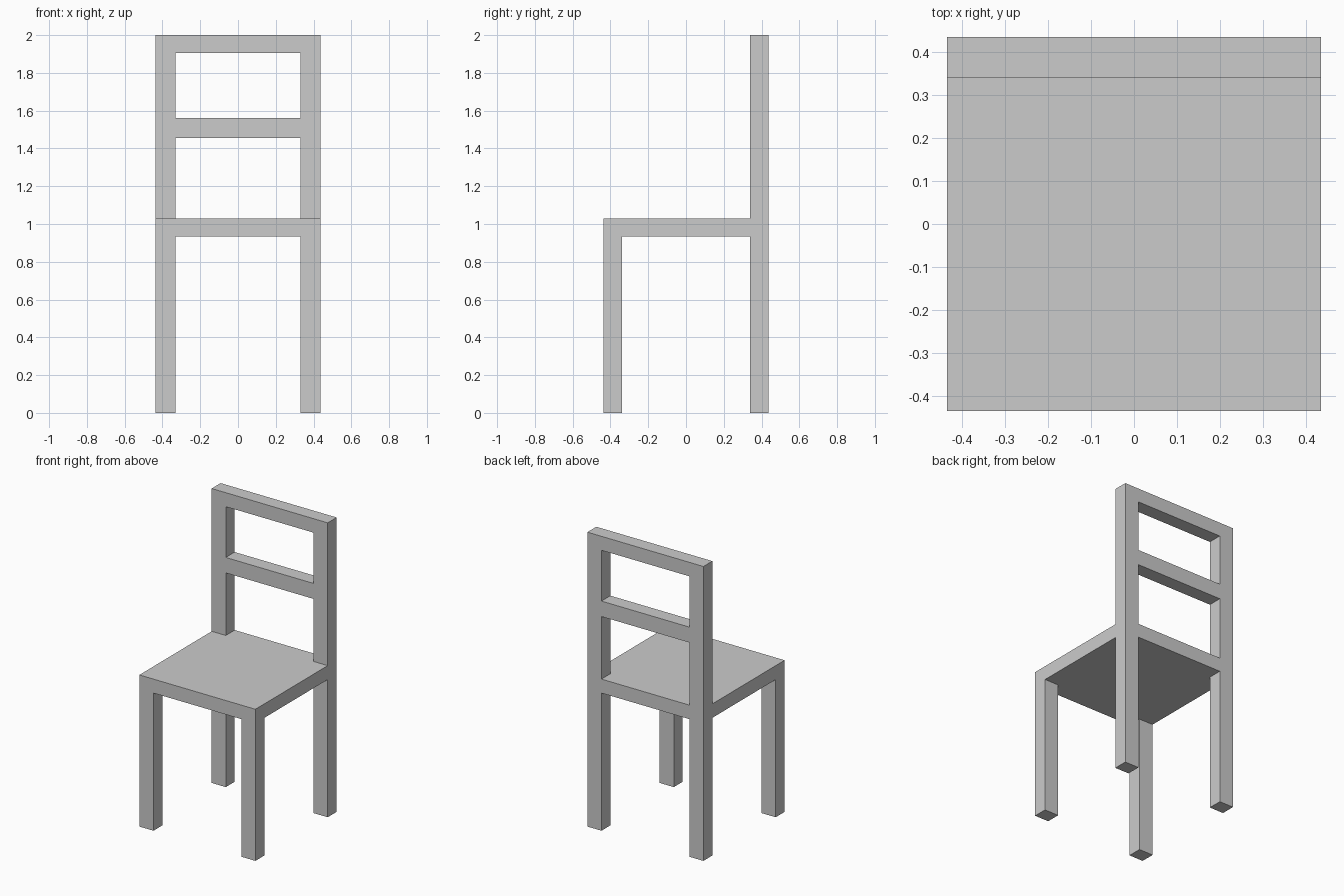
import bpy, bmesh
from mathutils import Vector

if "Cube" in bpy.data.objects:
    bpy.data.objects.remove(bpy.data.objects["Cube"])

HALF = 0.436           # half width and half depth of the chair
IN_X, IN_Y = 0.33, 0.34  # inner faces of legs and posts
SEAT_LOW, SEAT_TOP, TOP = 0.935, 1.03, 2.0


def box(name, lo, hi):
    """Flat-faced box between two opposite corners."""
    lo, hi = Vector(lo), Vector(hi)
    bm = bmesh.new()
    bmesh.ops.create_cube(bm, size=1)
    for v in bm.verts:
        v.co = (lo + hi) / 2 + v.co * (hi - lo)
    mesh = bpy.data.meshes.new(name)
    bm.to_mesh(mesh)
    bm.free()
    obj = bpy.data.objects.new(name, mesh)
    bpy.context.collection.objects.link(obj)
    return obj


# Seat slab
box("seat", (-HALF, -HALF, SEAT_LOW), (HALF, HALF, SEAT_TOP))

# Legs and back posts, left and right
for side, x0, x1 in (("left", -HALF, -IN_X), ("right", IN_X, HALF)):
    box(f"front_leg_{side}", (x0, -HALF, 0), (x1, -IN_Y, SEAT_LOW))
    box(f"back_leg_{side}", (x0, IN_Y, 0), (x1, HALF, SEAT_LOW))
    box(f"back_post_{side}", (x0, IN_Y, SEAT_TOP), (x1, HALF, TOP))

# Backrest rails between the posts
for name, z0, z1 in (("middle_rail", 1.455, 1.56), ("top_rail", 1.905, TOP)):
    box(name, (-IN_X, IN_Y, z0), (IN_X, HALF, z1))
